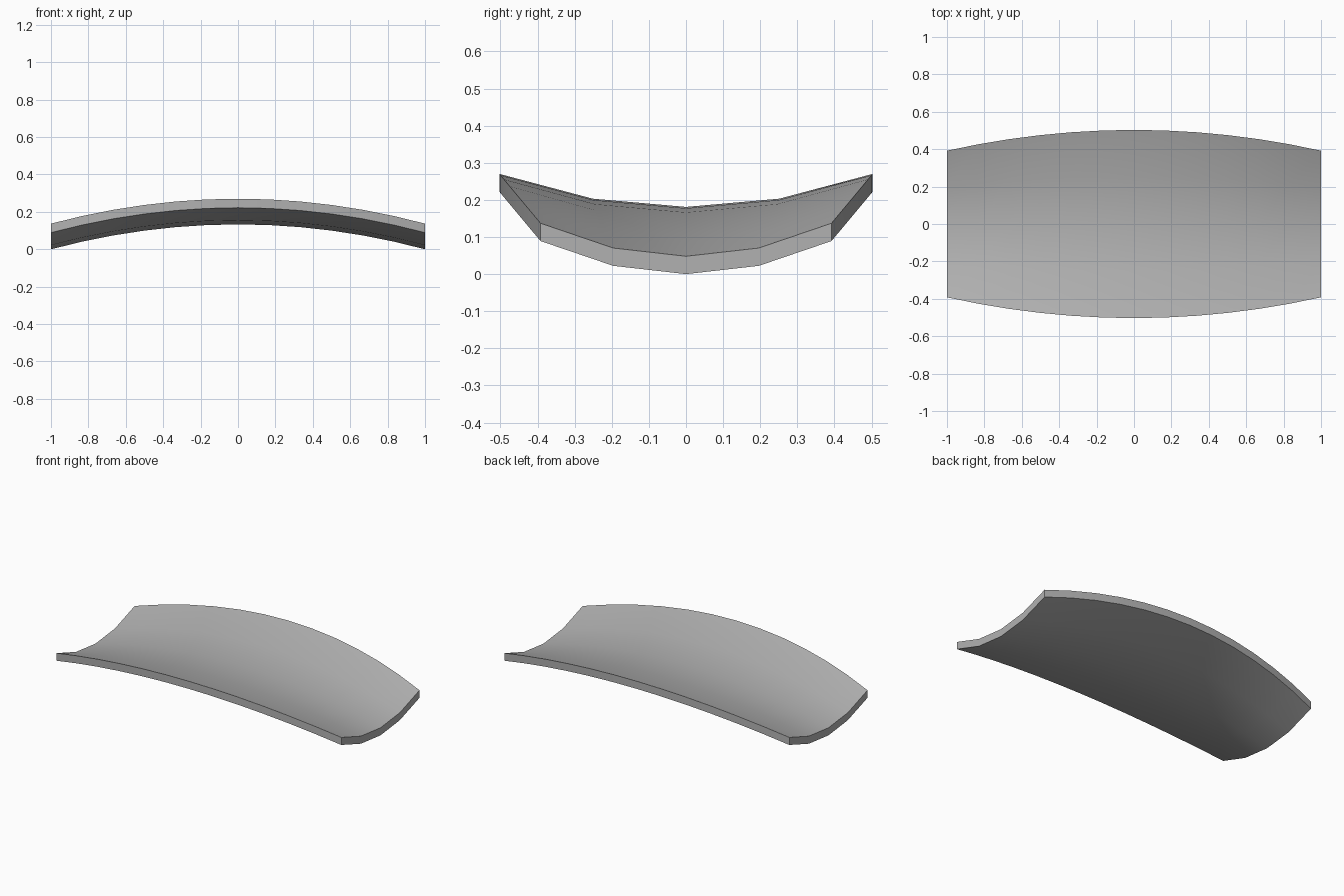
import bpy, bmesh

if "Cube" in bpy.data.objects:
    bpy.data.objects.remove(bpy.data.objects["Cube"])

SEGS_X, SEGS_Y = 12, 4
THICK = 0.048

bm = bmesh.new()

# Flat sheet, lifted into an even-thickness slab
bmesh.ops.create_grid(bm, x_segments=SEGS_X, y_segments=SEGS_Y, size=1.0)
lifted = bmesh.ops.extrude_face_region(bm, geom=bm.faces[:], use_keep_orig=True)
for v in lifted["geom"]:
    if isinstance(v, bmesh.types.BMVert):
        v.co.z = THICK

# Saddle bend: arched along x, dished across y, sides bulging in the middle
for v in bm.verts:
    x, t, z = v.co
    v.co.y = t * (0.503 - 0.111 * x * x)
    v.co.z = z + 0.133 * (1 - x * x) + 0.089 * t * t

bmesh.ops.recalc_face_normals(bm, faces=bm.faces[:])
mesh = bpy.data.meshes.new("curved_seat")
bm.to_mesh(mesh)
bm.free()

# Mid-grey finish
grey = bpy.data.materials.new("mid_grey")
grey.diffuse_color = (0.44, 0.44, 0.44, 1)
grey.use_nodes = True
grey.node_tree.nodes["Principled BSDF"].inputs["Base Color"].default_value = grey.diffuse_color
mesh.materials.append(grey)

seat = bpy.data.objects.new("curved_seat", mesh)
bpy.context.collection.objects.link(seat)
bpy.context.view_layer.objects.active = seat
seat.select_set(True)
bpy.ops.object.shade_smooth_by_angle()
